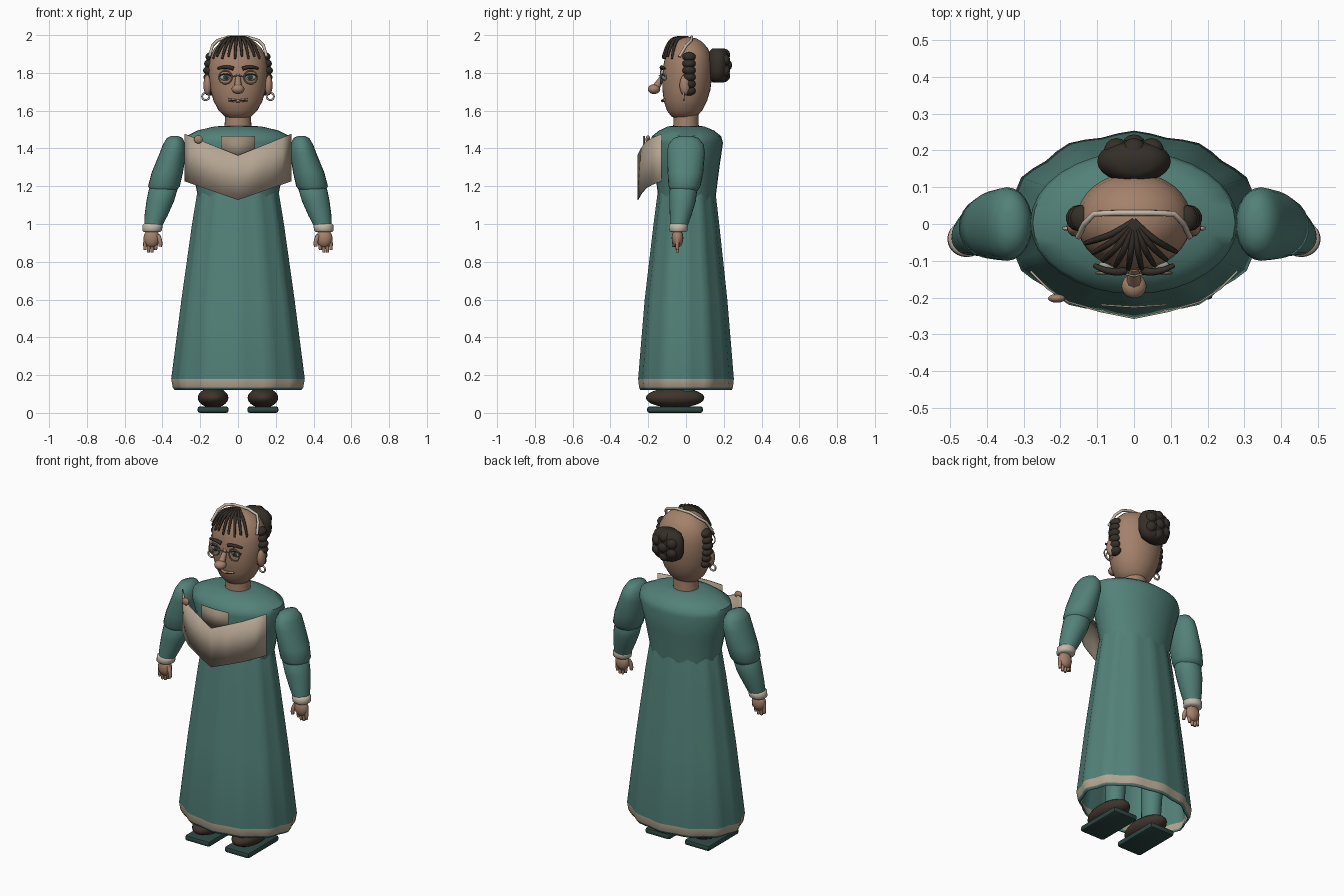
import bpy, bmesh, math
from mathutils import Matrix, Vector

if "Cube" in bpy.data.objects:
    bpy.data.objects.remove(bpy.data.objects["Cube"])


def mat(name, r, g, b):
    m = bpy.data.materials.new(name)
    m.diffuse_color = (r, g, b, 1)
    m.use_nodes = True
    m.node_tree.nodes["Principled BSDF"].inputs["Base Color"].default_value = m.diffuse_color
    return m


TEAL = mat("teal_cloth", .085, .22, .19)
SKIN = mat("skin", .37, .22, .145)
BEIGE = mat("beige_cloth", .46, .375, .285)
DARKBEIGE = mat("shaded_beige", .33, .26, .195)
HAIR = mat("dark_hair", .036, .028, .021)
SHOE = mat("brown_leather", .05, .034, .025)
SOLE = mat("dark_green_sole", .025, .062, .053)
CREAM = mat("cream", .56, .48, .39)
EYE = mat("eye_grey", .36, .38, .34)
LIP = mat("lip", .42, .22, .15)


def finish(name, bm, *mats, angle=40):
    me = bpy.data.meshes.new(name)
    bm.to_mesh(me)
    bm.free()
    ob = bpy.data.objects.new(name, me)
    bpy.context.collection.objects.link(ob)
    for m in mats:
        me.materials.append(m)
    bpy.ops.object.select_all(action='DESELECT')
    ob.select_set(True)
    bpy.context.view_layer.objects.active = ob
    bpy.ops.object.shade_smooth_by_angle(angle=math.radians(angle))
    return ob


def loft(name, rings, m, segs=24, ripple=0.0, caps=True, extra=(), angle=40):
    """Skin horizontal ellipses given as (x, y, z, rx, ry)."""
    bm = bmesh.new()
    rows = []
    for x, y, z, rx, ry in rings:
        row = []
        for i in range(segs):
            a = 2 * math.pi * i / segs
            k = 1 + ripple * math.cos(12 * a)
            row.append(bm.verts.new((x + rx * k * math.cos(a), y + ry * k * math.sin(a), z)))
        rows.append(row)
    for lo, hi in zip(rows, rows[1:]):
        for i in range(segs):
            j = (i + 1) % segs
            bm.faces.new((lo[i], lo[j], hi[j], hi[i]))
    if caps:
        bm.faces.new(rows[0])
        bm.faces.new(rows[-1])
    bmesh.ops.recalc_face_normals(bm, faces=bm.faces)
    return finish(name, bm, m, *extra, angle=angle)


def ball(name, c, r, m, segs=20, tilt=0):
    bm = bmesh.new()
    M = Matrix.Translation(c) @ Matrix.Rotation(tilt, 4, 'Y') @ Matrix.Diagonal((*r, 1))
    bmesh.ops.create_uvsphere(bm, u_segments=segs, v_segments=segs // 2 + 2, radius=1, matrix=M)
    return finish(name, bm, m)


def tube(name, pts, r, m, taper=None, cyclic=False, straight=False):
    cu = bpy.data.curves.new(name, 'CURVE')
    cu.dimensions = '3D'
    cu.bevel_depth = r
    cu.bevel_resolution = 2
    cu.use_fill_caps = True
    sp = cu.splines.new('POLY' if straight or cyclic else 'NURBS')
    sp.points.add(len(pts) - 1)
    for i, p in enumerate(pts):
        sp.points[i].co = (*p, 1)
        sp.points[i].radius = taper[i] if taper else 1
    sp.use_cyclic_u = cyclic
    sp.use_endpoint_u = True
    sp.order_u = 3
    sp.resolution_u = 5
    cu.materials.append(m)
    ob = bpy.data.objects.new(name, cu)
    bpy.context.collection.objects.link(ob)
    bpy.ops.object.select_all(action='DESELECT')
    ob.select_set(True)
    bpy.context.view_layer.objects.active = ob
    bpy.ops.object.convert(target='MESH')
    bpy.ops.object.shade_smooth_by_angle(angle=math.radians(50))
    return bpy.context.object


def ring(name, c, R, r, m, axis='Y', n=20):
    pts = []
    for i in range(n):
        a = 2 * math.pi * i / n
        u, v = R * math.cos(a), R * math.sin(a)
        off = (u, 0, v) if axis == 'Y' else (u, v, 0)
        pts.append(Vector(c) + Vector(off))
    return tube(name, pts, r, m, cyclic=True)


# Pleated open skirt with a pale hem band
skirt = loft("skirt", [(0, 0, .12, .328, .236), (0, 0, .135, .338, .243), (0, 0, .18, .346, .248),
                       (0, 0, .6, .293, .214), (0, .002, 1.0, .238, .17),
                       (0, .003, 1.15, .214, .152), (0, .003, 1.2, .2, .145)],
             TEAL, 48, .022, caps=False, extra=(BEIGE,))
for p in skirt.data.polygons:
    if .13 < p.center.z < .18:
        p.material_index = 1
sol = skirt.modifiers.new("thickness", 'SOLIDIFY')
sol.thickness = .008

# Bodice, neck and head
loft("bodice", [(0, .005, 1.08, .205, .145), (0, .005, 1.15, .213, .153), (0, .005, 1.3, .245, .172),
                (0, .003, 1.43, .282, .193), (0, .003, 1.465, .275, .183), (0, .003, 1.495, .215, .145),
                (0, 0, 1.515, .13, .1), (0, 0, 1.52, .08, .075)], TEAL, 32, angle=50)
loft("neck", [(0, 0, 1.48, .075, .07), (0, 0, 1.55, .069, .066), (0, 0, 1.62, .07, .068)], SKIN)
loft("head", [(0, -.01, 1.555, .03, .03), (0, -.01, 1.567, .068, .065), (0, -.008, 1.6, .102, .093),
              (0, -.003, 1.65, .129, .114), (0, .002, 1.71, .146, .127), (0, .006, 1.78, .155, .132),
              (0, .01, 1.84, .156, .13), (0, .012, 1.89, .147, .121), (0, .012, 1.93, .125, .104),
              (0, .01, 1.962, .093, .079), (0, .008, 1.982, .055, .048), (0, .006, 1.989, .015, .015)],
     SKIN, 32, angle=60)

# Nose and mouth
tube("nose_bridge", [(0, -.12, 1.79), (0, -.14, 1.75), (0, -.165, 1.715)], .022, SKIN, taper=(.5, .8, 1))
ball("nose_tip", (0, -.169, 1.714), (.034, .033, .026), SKIN)
tube("mouth", [(-.05, -.112, 1.658), (-.015, -.125, 1.652), (.015, -.125, 1.652), (.05, -.112, 1.658)],
     .008, LIP)
tube("lip_line", [(-.045, -.121, 1.656), (0, -.138, 1.65), (.045, -.121, 1.656)], .003, SHOE)

# Bun with a cluster of curls on its back
loft("hair_bun", [(0, .17, 1.75, .05, .03), (0, .17, 1.77, .083, .05), (0, .17, 1.81, .1, .058),
                  (0, .17, 1.87, .1, .058), (0, .17, 1.91, .083, .05), (0, .17, 1.93, .05, .03)], HAIR, angle=60)
ball("bun_curl", (0, .21, 1.84), (.034, .034, .034), HAIR, 14)
for i in range(6):
    a = math.pi * i / 3 + math.pi / 6
    ball("bun_curl", (.055 * math.cos(a), .2, 1.84 + .055 * math.sin(a)), (.034, .034, .034), HAIR, 14)

# Fringe strands fanning from the crown
for i in range(9):
    a = math.radians(-62 + 14 * i)
    ex, ey = .15 * math.sin(a), .01 - .133 * math.cos(a)
    tube("fringe_strand", [(0, .01, 1.988), (ex * .4, ey * .5, 1.993), (ex * .8, ey * .85, 1.945),
                           (ex, ey, 1.875 + .012 * (i % 2))], .0085, HAIR, taper=(.8, 1, 1, .7))

# Angular headband
half = [(.152, -.035, 1.885), (.135, .0, 1.945), (.108, .028, 1.972), (.05, .03, 1.99)]
tube("headband", [(-x, y, z) for x, y, z in half] + half[::-1], .008, CREAM, straight=True)

# Pale front yoke: folded V panel and centre insert
def sheet(name, cols, m):
    bm = bmesh.new()
    v = [(bm.verts.new((x, y, lo)), bm.verts.new((x, y, hi))) for x, y, lo, hi in cols]
    for a, b in zip(v, v[1:]):
        bm.faces.new((a[0], b[0], b[1], a[1]))
    ob = finish(name, bm, m)
    s = ob.modifiers.new("thickness", 'SOLIDIFY')
    s.thickness = .005
    return ob


plan = [(.283, -.13), (.235, -.178), (.18, -.214), (.09, -.24), (0, -.258)]
cols = [(x, y, 1.127 + .35 * x, 1.363 + .4 * x) for x, y in plan]
sheet("yoke_panel", [(-c[0],) + c[1:] for c in cols] + cols[-2::-1], BEIGE)
sheet("yoke_insert", [(-.09, -.222, 1.37, 1.467), (0, -.228, 1.34, 1.467), (.09, -.222, 1.37, 1.467)],
      DARKBEIGE)
ball("yoke_pin", (-.21, -.202, 1.448), (.024, .012, .022), SKIN, 14)

# Paired parts
for s in (-1, 1):
    # Eyes, spectacles and brows
    ball("eye", (s * .066, -.112, 1.777), (.031, .014, .018), EYE, 16)
    ball("iris", (s * .064, -.124, 1.777), (.013, .006, .014), SOLE, 12)
    ball("pupil", (s * .064, -.129, 1.777), (.006, .003, .007), HAIR, 10)
    ring("spectacle_rim", (s * .067, -.133, 1.777), .035, .0035, DARKBEIGE)
    tube("upper_lid", [(s * .034, -.122, 1.782), (s * .066, -.128, 1.805), (s * .1, -.112, 1.782)], .004, SHOE)
    tube("eyebrow", [(s * .024, -.127, 1.822), (s * .065, -.137, 1.84), (s * .108, -.112, 1.822)],
         .0105, HAIR, taper=(1, 1, .6))
    tube("spectacle_bridge", [(s * .032, -.133, 1.78), (0, -.142, 1.786)], .003, DARKBEIGE, straight=True)
    # Ears and hoops
    ball("ear", (s * .161, -.006, 1.735), (.022, .028, .054), SKIN, 16)
    ring("earring", (s * .171, -.012, 1.675), .019, .005, CREAM)
    # Side braids
    for i in range(6):
        ball("side_braid", (s * (.143 + .009 * math.sin(i * .6)), .016, 1.885 - .036 * i),
             (.034 - .002 * abs(i - 2), .036, .025), HAIR, 14)
    # Sleeves
    loft("upper_sleeve", [(s * .335, 0, 1.466, .018, .03), (s * .335, 0, 1.455, .042, .066),
                          (s * .338, 0, 1.42, .06, .094), (s * .345, 0, 1.375, .07, .1),
                          (s * .375, -.003, 1.27, .083, .094), (s * .392, -.008, 1.2, .084, .085),
                          (s * .395, -.01, 1.175, .068, .07), (s * .397, -.01, 1.165, .04, .04)],
         TEAL, angle=50)
    loft("lower_sleeve", [(s * .393, -.012, 1.215, .06, .058), (s * .397, -.014, 1.18, .076, .073),
                          (s * .412, -.018, 1.12, .073, .07), (s * .432, -.028, 1.05, .062, .058),
                          (s * .45, -.038, .985, .047, .046)], TEAL)
    loft("cuff", [(s * .456, -.041, .957, .043, .04), (s * .455, -.041, .965, .052, .049),
                  (s * .452, -.039, .995, .053, .05), (s * .451, -.039, 1.003, .045, .042)], CREAM, angle=60)
    # Hands
    ball("palm", (s * .457, -.045, .925), (.043, .031, .05), SKIN, 16)
    for i in range(4):
        x = .432 + .019 * i
        tip = .862 - .012 * (i in (1, 2))
        tube("finger", [(s * x, -.045, .925), (s * (x + .003), -.047, .89), (s * (x + .004), -.045, tip)],
             .0115, SKIN, taper=(1, 1, .65))
    tube("thumb", [(s * .425, -.055, .94), (s * .408, -.064, .91), (s * .411, -.064, .88)],
         .013, SKIN, taper=(1, 1, .7))
    # Legs, shoes and soles
    loft("trouser_leg", [(s * .13, -.01, .1, .052, .055), (s * .13, 0, .35, .06, .065),
                         (s * .1, 0, .8, .075, .08)], TEAL)
    ball("shoe", (s * .132, -.058, .08), (.081, .155, .053), SHOE, 24)
    bm = bmesh.new()
    bmesh.ops.create_cube(bm, size=1, matrix=Matrix.Translation((s * .132, -.058, .017))
                          @ Matrix.Diagonal((.164, .295, .034, 1)))
    bmesh.ops.bevel(bm, geom=bm.edges[:], offset=.012, segments=2, affect='EDGES', profile=.5)
    finish("sole", bm, SOLE)
